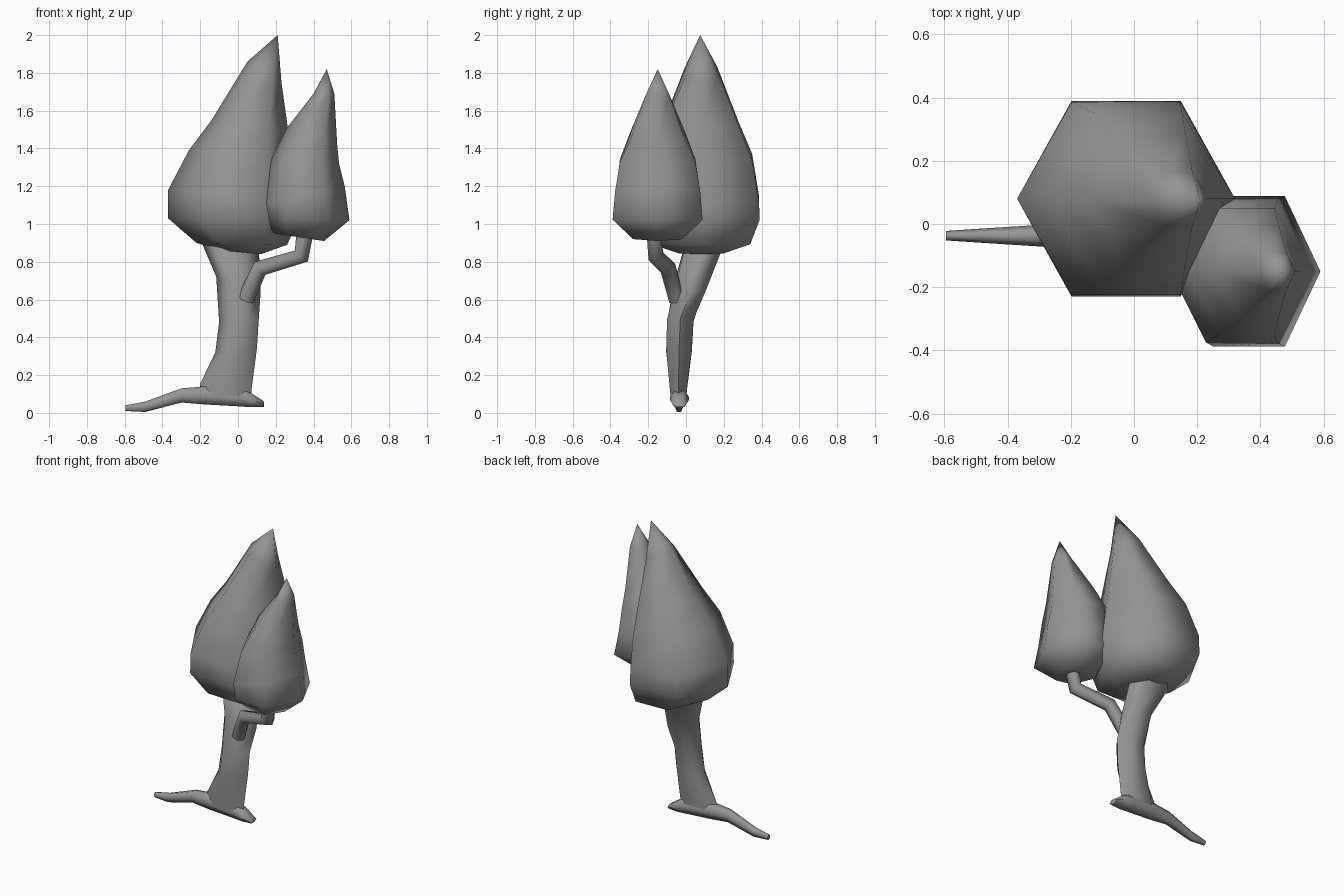
import bpy, bmesh, math
from mathutils import Vector

cube = bpy.data.objects.get("Cube")
if cube:
    bpy.data.objects.remove(cube)

grey = bpy.data.materials.new("plain grey")
grey.use_nodes = True
colour = (0.3, 0.3, 0.3, 1)
grey.diffuse_color = colour
grey.node_tree.nodes["Principled BSDF"].inputs["Base Color"].default_value = colour


def ring(centre, u, v, sides=6):
    """Polygon cross-section spanned by the half-axes u and v."""
    c, u, v = Vector(centre), Vector(u), Vector(v)
    return [c + u * math.cos(math.tau * i / sides) + v * math.sin(math.tau * i / sides)
            for i in range(sides)]


def loft(name, rings, tip=None):
    """Skin a list of cross-sections, capped or closed to a tip."""
    bm = bmesh.new()
    loops = [[bm.verts.new(p) for p in r] for r in rings]
    n = len(loops[0])
    for a, b in zip(loops, loops[1:]):
        for i in range(n):
            j = (i + 1) % n
            bm.faces.new((a[i], a[j], b[j], b[i]))
    bm.faces.new(loops[0])
    if tip:
        t = bm.verts.new(tip)
        for i in range(n):
            bm.faces.new((loops[-1][i], loops[-1][(i + 1) % n], t))
    else:
        bm.faces.new(loops[-1])
    bmesh.ops.recalc_face_normals(bm, faces=bm.faces)
    mesh = bpy.data.meshes.new(name)
    bm.to_mesh(mesh)
    bm.free()
    mesh.materials.append(grey)
    obj = bpy.data.objects.new(name, mesh)
    bpy.context.collection.objects.link(obj)
    bpy.ops.object.select_all(action="DESELECT")
    obj.select_set(True)
    bpy.context.view_layer.objects.active = obj
    bpy.ops.object.shade_smooth_by_angle(angle=math.radians(75))
    return obj


def tilted(xl, zl, xr, zr, y, half_y):
    """Hexagon between a left and a right point, with a half-depth in y."""
    return ring(((xl + xr) / 2, y, (zl + zr) / 2),
                ((xr - xl) / 2, 0, (zr - zl) / 2),
                (0, half_y / math.sin(math.pi / 3), 0))


# Leaning, pointed crowns: left x, z, right x, z, half-depth
large = [(-.08, .86, .12, .84, .12), (-.22, .9, .26, .89, .26),
         (-.37, 1.03, .32, 1.02, .31), (-.37, 1.18, .32, 1.1, .305),
         (-.26, 1.39, .29, 1.32, .27), (-.14, 1.55, .265, 1.5, .2),
         (.05, 1.86, .23, 1.75, .085)]
small = [(.19, .95, .455, .91, .13), (.14, 1.03, .59, 1.02, .238),
         (.115, 1.1, .565, 1.2, .225), (.18, 1.35, .535, 1.32, .2),
         (.26, 1.51, .525, 1.42, .145), (.4, 1.69, .51, 1.69, .06)]
loft("large_crown", [tilted(*r[:4], .08, r[4]) for r in large], (.21, .075, 2))
loft("small_crown", [tilted(*r[:4], -.15, r[4]) for r in small], (.47, -.15, 1.82))

# Trunk: left x, z, right x, z, y, half-depth
trunk = [(-.2, .09, .08, .06, -.04, .04), (-.2, .155, .07, .11, -.04, .045),
         (-.12, .32, .1, .34, -.037, .068), (-.1, .48, .11, .5, -.03, .07),
         (-.115, .72, .12, .64, .025, .085), (-.2, .92, .11, .88, .1, .1)]
loft("trunk", [tilted(*r) for r in trunk])

# Root running along x: x, y, bottom z, top z, half-width
roots = [(-.595, -.037, .01, .04, .015), (-.49, -.037, .005, .06, .022),
         (-.3, -.037, .055, .13, .034), (-.18, -.037, .045, .14, .043),
         (0, -.035, .035, .13, .05), (.07, -.035, .03, .105, .05),
         (.138, -.035, .03, .06, .035)]
loft("roots", [ring((x, y, (lo + hi) / 2), (0, w, 0),
                    (0, 0, (hi - lo) / 2 / math.sin(math.pi / 3)))
               for x, y, lo, hi, w in roots])

# Branch carrying the small crown
path = [Vector(p) for p in ((.04, -.05, .6), (.115, -.095, .765),
                            (.335, -.16, .83), (.355, -.17, .96))]
sections = []
for i, p in enumerate(path):
    a = (p - path[i - 1]).normalized() if i else Vector()
    b = (path[i + 1] - p).normalized() if i < len(path) - 1 else Vector()
    along = (a + b).normalized()
    side = along.cross((0, 1, 0)).normalized()
    sections.append(ring(p, side * .045, along.cross(side) * .045))
loft("branch", sections)
